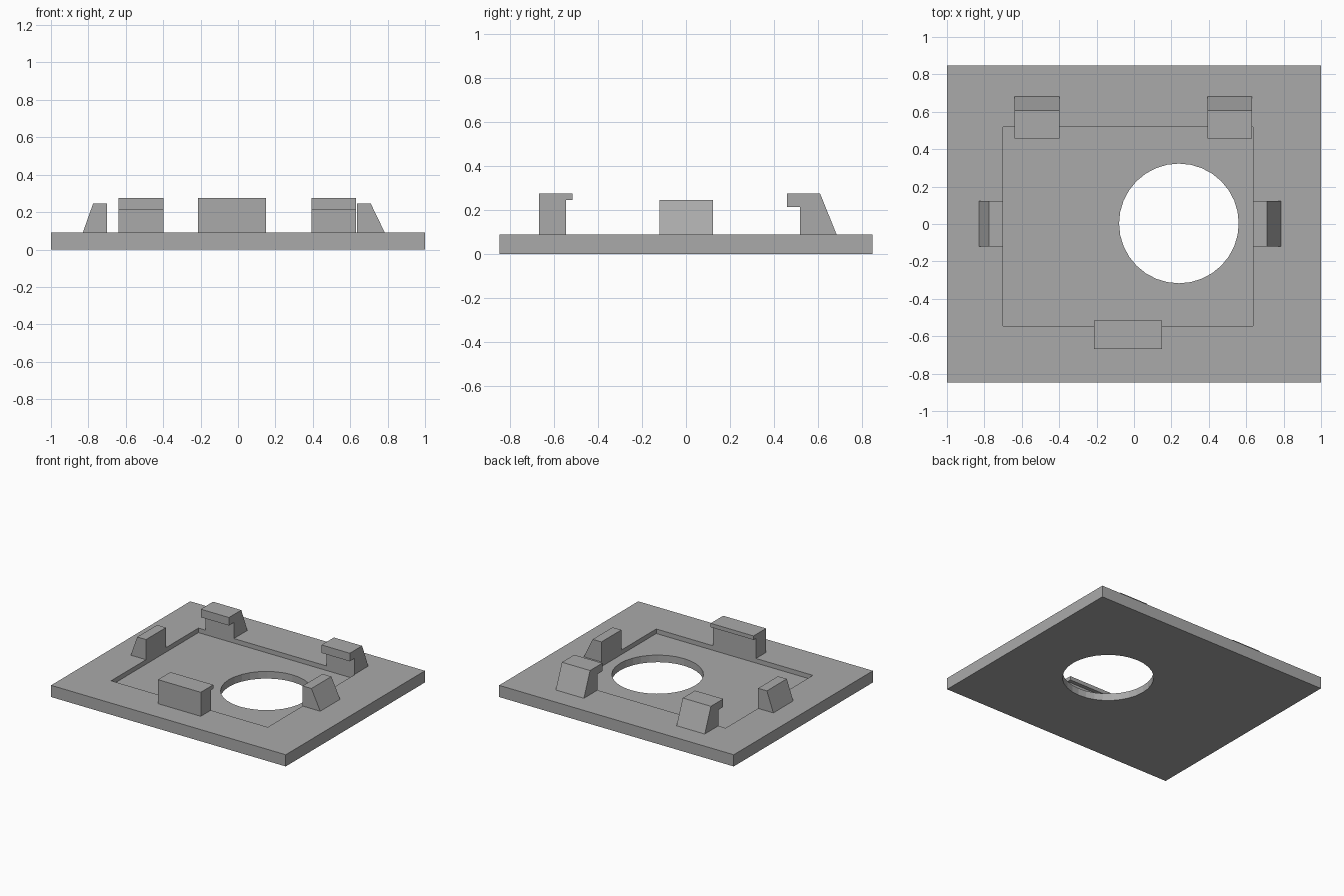
import bpy
import bmesh
from mathutils import Vector

if "Cube" in bpy.data.objects:
    bpy.data.objects.remove(bpy.data.objects["Cube"], do_unlink=True)

grey = bpy.data.materials.new("plain grey")
grey.use_nodes = True
grey.diffuse_color = (0.4, 0.4, 0.4, 1)
grey.node_tree.nodes["Principled BSDF"].inputs["Base Color"].default_value = (0.4, 0.4, 0.4, 1)

TOP = 0.09      # plate thickness
FLOOR = 0.055   # height of the recess floor


def prism(name, profile, axis, start, end):
    """Extrude a (side, z) profile along x or y between start and end."""
    place = (lambda s, z: (start, s, z)) if axis == "x" else (lambda s, z: (s, start, z))
    bm = bmesh.new()
    face = bm.faces.new([bm.verts.new(place(s, z)) for s, z in profile])
    moved = bmesh.ops.extrude_face_region(bm, geom=[face])["geom"]
    offset = Vector((end - start, 0, 0) if axis == "x" else (0, end - start, 0))
    bmesh.ops.translate(bm, vec=offset, verts=[g for g in moved if isinstance(g, bmesh.types.BMVert)])
    bmesh.ops.recalc_face_normals(bm, faces=bm.faces)
    mesh = bpy.data.meshes.new(name)
    bm.to_mesh(mesh)
    bm.free()
    mesh.materials.append(grey)
    obj = bpy.data.objects.new(name, mesh)
    bpy.context.collection.objects.link(obj)
    return obj


def box(name, x0, x1, y0, y1, z0, z1):
    return prism(name, [(y0, z0), (y1, z0), (y1, z1), (y0, z1)], "x", x0, x1)


def cut(target, cutter):
    mod = target.modifiers.new("cut", "BOOLEAN")
    mod.operation = "DIFFERENCE"
    mod.solver = "EXACT"
    mod.object = cutter
    bpy.context.view_layer.objects.active = target
    bpy.ops.object.modifier_apply(modifier=mod.name)
    bpy.data.objects.remove(cutter, do_unlink=True)


# Base plate with shallow recess and round through hole
plate = box("base_plate", -1, 1, -0.847, 0.847, 0, TOP)
cut(plate, box("recess_cutter", -0.70, 0.635, -0.545, 0.518, FLOOR, 0.3))
bpy.ops.mesh.primitive_cylinder_add(vertices=32, radius=0.32, depth=1, location=(0.24, 0.003, 0))
hole = bpy.context.object
hole.name = "hole_cutter"
hole.data.materials.append(grey)
cut(plate, hole)

# Front clip with a thin lip overhanging the recess
prism("front_clip", [(-0.667, TOP), (-0.545, TOP), (-0.545, 0.245), (-0.515, 0.245),
                     (-0.515, 0.275), (-0.667, 0.275)], "x", -0.215, 0.15)

# Pair of back clips with sloped backs
back_profile = [(0.518, TOP), (0.683, TOP), (0.608, 0.275), (0.458, 0.275),
                (0.458, 0.213), (0.518, 0.213)]
for name, x0 in (("back_right_clip", -0.638), ("back_left_clip", 0.392)):
    prism(name, back_profile, "x", x0, x0 + 0.24)

# Side stops, sloped on the outside
for name, inner, side in (("right_stop", -0.70, -1), ("left_stop", 0.635, 1)):
    slope = 0.13 if side < 0 else 0.15
    prism(name, [(inner, TOP), (inner + side * slope, TOP),
                 (inner + side * 0.075, 0.245), (inner, 0.245)], "y", -0.12, 0.122)
